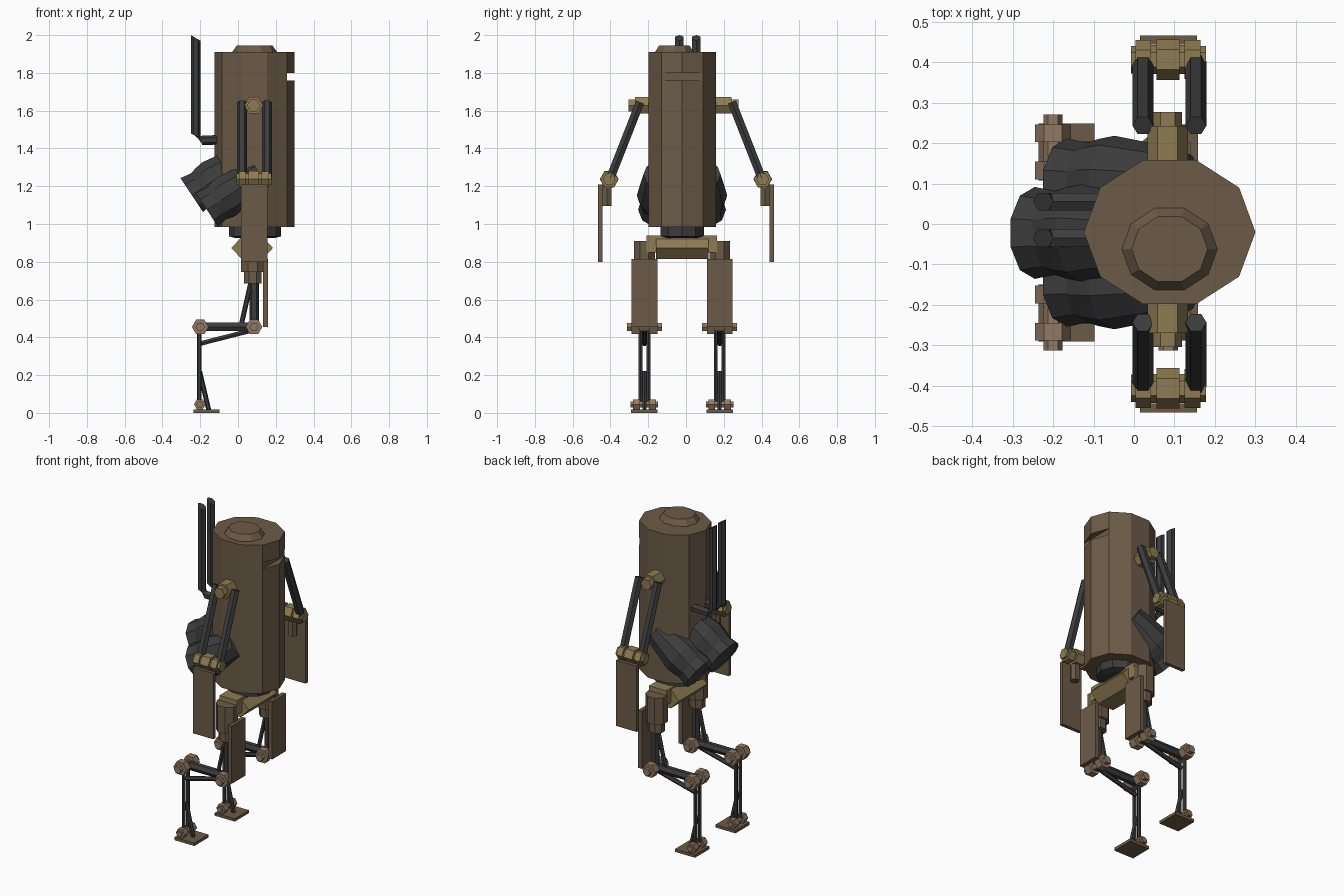
import bpy, bmesh
from math import cos, sin, pi, radians
from mathutils import Vector as V

if "Cube" in bpy.data.objects:
    bpy.data.objects.remove(bpy.data.objects["Cube"])


def material(name, rgb):
    m = bpy.data.materials.new(name)
    m.diffuse_color = (*rgb, 1)
    m.use_nodes = True
    m.node_tree.nodes["Principled BSDF"].inputs["Base Color"].default_value = m.diffuse_color
    return m


BROWN = material("brown_steel", (0.15, 0.105, 0.065))
TAN = material("tan_bolts", (0.28, 0.19, 0.125))
BRASS = material("brass", (0.27, 0.2, 0.085))
DARK = material("dark_iron", (0.045, 0.045, 0.045))


def finish(name, bm, mat):
    bmesh.ops.recalc_face_normals(bm, faces=bm.faces)
    me = bpy.data.meshes.new(name)
    bm.to_mesh(me)
    bm.free()
    me.materials.append(mat)
    ob = bpy.data.objects.new(name, me)
    bpy.context.collection.objects.link(ob)
    return ob


def skin(name, rings, mat):
    """Bridge a list of vertex rings and cap both ends."""
    bm = bmesh.new()
    rs = [[bm.verts.new(p) for p in r] for r in rings]
    n = len(rs[0])
    for a, b in zip(rs, rs[1:]):
        for i in range(n):
            bm.faces.new((a[i], a[(i + 1) % n], b[(i + 1) % n], b[i]))
    bm.faces.new(rs[0])
    bm.faces.new(rs[-1])
    return finish(name, bm, mat)


def lathe(name, base, axis, profile, mat, n=6, sv=1.0, twist=0.0):
    """Polygonal turning: profile is (distance along axis, radius)."""
    base, axis = V(base), V(axis).normalized()
    ref = V((1, 0, 0)) if abs(axis.x) < 0.9 else V((0, 1, 0))
    u = (ref - axis * ref.dot(axis)).normalized()
    v = axis.cross(u)
    rings = []
    for t, r in profile:
        angs = [2 * pi * i / n + radians(twist) for i in range(n)]
        rings.append([base + axis * t + u * r * cos(a) + v * r * sv * sin(a) for a in angs])
    return skin(name, rings, mat)


def rod(name, a, b, r, mat=DARK, n=6):
    d = V(b) - V(a)
    return lathe(name, a, d, [(0, r), (d.length, r)], mat, n)


def box(name, lo, hi, mat):
    bm = bmesh.new()
    bmesh.ops.create_cube(bm, size=1)
    lo, hi = V(lo), V(hi)
    for vert in bm.verts:
        vert.co = (lo + hi) / 2 + vert.co * (hi - lo)
    return finish(name, bm, mat)


# Boiler body with vision slit and top hatch
body = lathe("body", (0.088, -0.02, 0), (0, 0, 1), [(0.985, 0.212), (1.91, 0.212)], BROWN, 10, 0.883)
slit = box("slit_cutter", (0.259, -0.3, 1.76), (0.4, 0.3, 1.8), BROWN)
slit.hide_render = True
slit.hide_viewport = True
cut = body.modifiers.new("vision_slit", 'BOOLEAN')
cut.object = slit
cut.operation = 'DIFFERENCE'
cut.solver = 'EXACT'
lathe("hatch", (0.088, -0.062, 1.9), (0, 0, 1), [(0, 0.118), (0.012, 0.118), (0.045, 0.094)], BROWN, 10, 0.9)

# Waist ring and pelvis
lathe("waist", (0.09, -0.02, 0.925), (0, 0, 1), [(0, 0.1), (0.01, 0.138), (0.07, 0.138)], DARK, 10, 0.88)
lathe("pelvis", (0.075, -0.16, 0.873), (0, 1, 0), [(0, 0.11), (0.28, 0.11)], BRASS, 6, 0.62)
box("pelvis_beam", (0.02, -0.21, 0.85), (0.14, 0.165, 0.94), BRASS)

# Exhaust pipes, bent at the bottom
for y in (-0.035, 0.055):
    k = 0.0255
    path = [((-0.08, 1.447), (0, 1), 0), ((-0.195, 1.442), (-0.26, 0.97), 0),
            ((-0.224, 1.472), (-0.97, 0.26), 0), ((-0.224, 1.985), (-1, 0), 0.015)]
    rings = []
    for (x, z), (ux, uz), slope in path:
        rings.append([(x + ux * k * cos(a), y + k * sin(a), z + uz * k * cos(a) + slope * cos(a))
                      for a in [pi / 3 * i for i in range(6)]])
    # the bevelled ends keep the hexagon flat to the bend direction
    skin("exhaust_pipe", [[V(p) for p in r] for r in rings], DARK)

# Flared thrusters on the back
f = 1 / cos(pi / 10)
prof = [(0.02, 0.07), (0, 0.108 * f), (0.06, 0.098 * f), (0.095, 0.107 * f),
        (0.14, 0.12), (0.26, 0.1), (0.34, 0.085)]
prof = [p for p in prof]
for x, y, z in ((-0.245, -0.022, 1.153), (-0.165, -0.14, 1.075), (-0.165, 0.098, 1.075)):
    lathe("thruster", (x, y, z), (0.83, 0, 0.55), prof, DARK, 10, 1, 18)

# Arms
for s, sh in ((1, 0.277), (-1, 0.304)):
    lathe("shoulder", (0.083, s * 0.1, 1.628), (0, s, 0),
          [(0, 0.05), (sh - 0.135, 0.05), (sh - 0.135, 0.036), (sh - 0.1, 0.036)], BRASS)
    for x in (0.022, 0.153):
        rod("upper_arm_rod", (x, s * 0.243, 1.645), (x, s * 0.402, 1.24), 0.026)
    lathe("elbow", (-0.008, s * 0.406, 1.237), (1, 0, 0),
          [(0, 0.034), (0.012, 0.034), (0.012, 0.048), (0.05, 0.048), (0.05, 0.036), (0.063, 0.036),
           (0.063, 0.05), (0.12, 0.05), (0.12, 0.036), (0.133, 0.036), (0.133, 0.048),
           (0.172, 0.048), (0.172, 0.034), (0.186, 0.034)], BRASS)
    box("forearm_plate", (0.015, s * 0.443, 0.8), (0.156, s * 0.465, 1.21), BROWN)
    rod("arm_barrel", (0.085, s * 0.418, 1.25), (0.085, s * 0.418, 1.095), 0.027, BROWN)


def joint(name, x, y, z, r, w, pin, wide):
    """Axle with two hexagonal discs."""
    rod(name + "_axle", (x, y - wide, z), (x, y + wide, z), pin, TAN)
    for s in (-1, 1):
        rod(name + "_disc", (x, y + s * 0.024, z), (x, y + s * w, z), r, TAN)


# Legs: thigh, front plate, reversed knee, shin and foot
for y in (-0.22, 0.178):
    lathe("thigh", (0.078, y, 0.685), (0, 0, 1),
          [(0, 0.05), (0.06, 0.05), (0.06, 0.066), (0.225, 0.066)], BROWN, 8, 0.9, 22.5)
    box("leg_plate", (0.132, y - 0.068, 0.455), (0.158, y + 0.068, 0.815), BROWN)
    rod("upper_strut", (0.085, y, 0.7), (0.085, y, 0.455), 0.025)
    rod("upper_brace", (0.07, y, 0.7), (0.015, y, 0.455), 0.013)
    rod("cross_strut", (0.085, y, 0.455), (-0.2, y, 0.455), 0.026)
    rod("cross_brace", (0.085, y, 0.44), (-0.2, y, 0.367), 0.014)
    joint("front_knee", 0.085, y, 0.455, 0.044, 0.068, 0.024, 0.092)
    joint("rear_knee", -0.2, y, 0.455, 0.044, 0.068, 0.024, 0.092)
    for s in (-1, 1):
        rod("shin_rod", (-0.205, y + s * 0.021, 0.455), (-0.205, y + s * 0.021, 0.045), 0.0115)
    rod("shin_brace", (-0.203, y, 0.22), (-0.155, y, 0.015), 0.013)
    joint("ankle", -0.202, y, 0.045, 0.031, 0.06, 0.018, 0.073)
    box("foot", (-0.236, y - 0.07, 0), (-0.098, y + 0.07, 0.018), BROWN)
